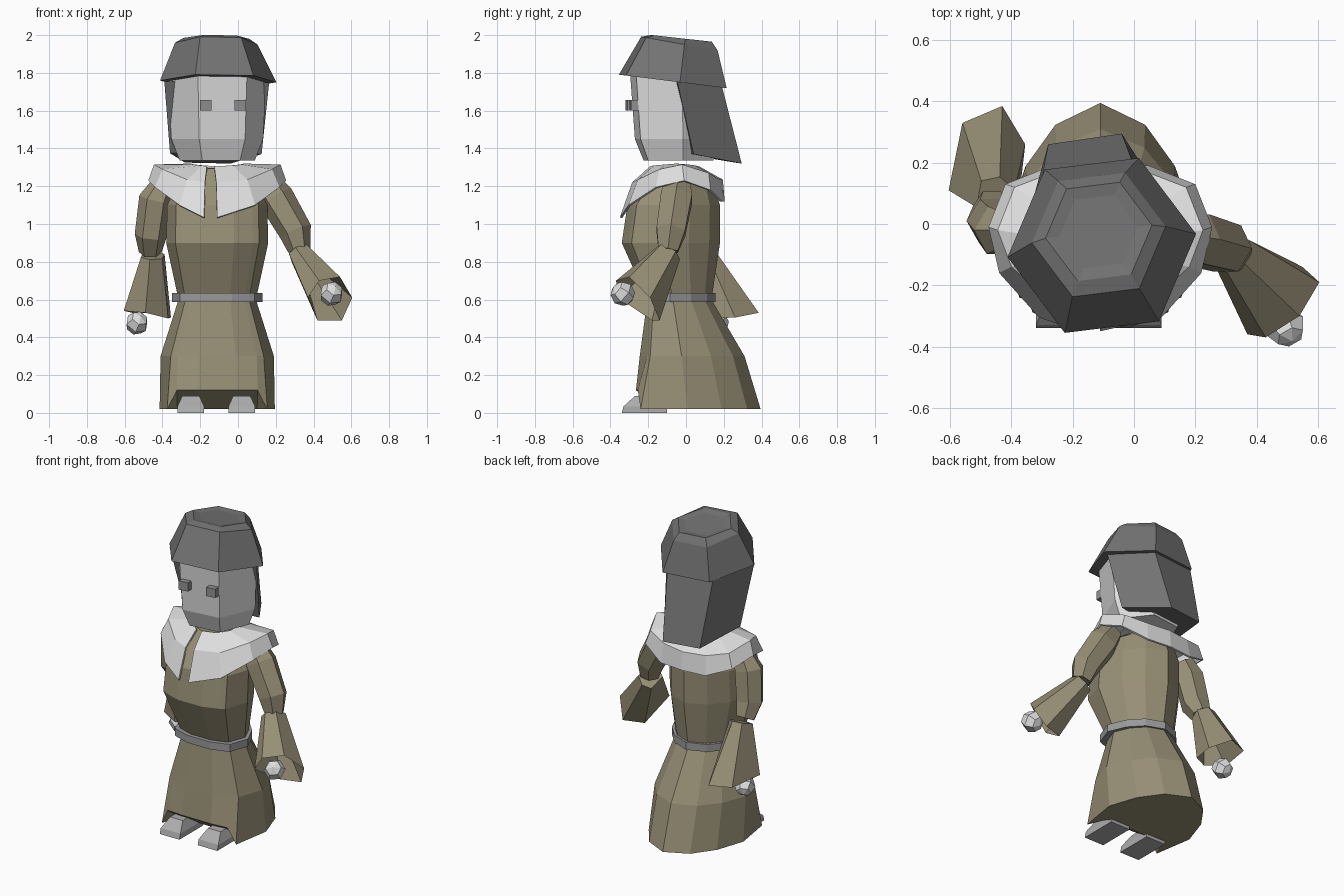
import bpy, bmesh, math
from mathutils import Vector

if "Cube" in bpy.data.objects:
    bpy.data.objects.remove(bpy.data.objects["Cube"])

CX = -0.11  # body centre line


def mat(name, r, g, b):
    m = bpy.data.materials.new(name)
    m.diffuse_color = (r, g, b, 1)
    m.use_nodes = True
    m.node_tree.nodes["Principled BSDF"].inputs["Base Color"].default_value = m.diffuse_color
    return m


OLIVE = mat("olive cloth", 0.31, 0.275, 0.18)
PALE = mat("pale grey", 0.74, 0.74, 0.74)
DARK = mat("dark grey", 0.17, 0.17, 0.17)
BELT = mat("belt grey", 0.32, 0.32, 0.33)
SHOE = mat("shoe grey", 0.42, 0.42, 0.42)
EYE = mat("eye grey", 0.28, 0.28, 0.28)


def loft(name, rings, material, caps=(True, True), closed=True):
    """Skin a list of equally long point rings."""
    bm = bmesh.new()
    vr = [[bm.verts.new(p) for p in r] for r in rings]
    n = len(rings[0])
    for a, b in zip(vr, vr[1:]):
        for i in range(n if closed else n - 1):
            j = (i + 1) % n
            bm.faces.new((a[i], a[j], b[j], b[i]))
    for flag, r in zip(caps, (vr[0], vr[-1])):
        if flag:
            bm.faces.new(r)
    bmesh.ops.recalc_face_normals(bm, faces=bm.faces)
    me = bpy.data.meshes.new(name)
    bm.to_mesh(me)
    bm.free()
    me.materials.append(material)
    ob = bpy.data.objects.new(name, me)
    bpy.context.collection.objects.link(ob)
    return ob


# cross-section of the robe: half width factor, front-to-back factor
HALF = [(0.33, 0), (0.70, 0.07), (0.82, 0.10), (1, 0.40), (0.8, 0.68), (0.48, 0.89), (0, 1)]


def robe_ring(z, hw, yf, yb, hem=False):
    right = []
    for i, (u, t) in enumerate(HALF):
        p = [CX + u * hw, yf + t * (yb - yf), z]
        if hem and i < 2:      # raised notch above the shoes
            p[1:] = (yf + 0.01 * i - 0.015, 0.12)
        elif hem and i == 2:   # lower front corner
            p[0], p[1] = CX + 0.265, yf + 0.01
        right.append(tuple(p))
    left = [(2 * CX - x, y, zz) for x, y, zz in reversed(right[:-1])]
    return right + left


def hex_ring(cx, cy, z, r, tilt=0.0, rot=7):
    pts = []
    for k in range(6):
        a = math.radians(rot + 60 * k)
        dy = r * math.sin(a)
        pts.append((cx + r * math.cos(a), cy + dy, z + tilt * dy))
    return pts


def limb_ring(c, d, r, n=6):
    """Regular ring round centre c, square to direction d."""
    d = Vector(d).normalized()
    u = d.cross(Vector((0, 1, 0))).normalized()
    v = d.cross(u)
    return [Vector(c) + r * (math.cos(2 * math.pi * k / n) * u + math.sin(2 * math.pi * k / n) * v)
            for k in range(n)]


def limb(name, path, material):
    rings = []
    for i, (c, r) in enumerate(path):
        a, b = Vector(path[max(i - 1, 0)][0]), Vector(path[min(i + 1, len(path) - 1)][0])
        rings.append(limb_ring(c, b - a, r))
    return loft(name, rings, material)


def sleeve(name, elbow, r, opening):
    """Flared sleeve with an open, hollow end."""
    mid = sum((Vector(p) for p in opening), Vector()) / 6
    d = (mid - Vector(elbow)).normalized()
    # elbow ring lines up with the directions of the opening's corners
    ring = []
    for p in opening:
        q = Vector(p) - mid
        q = (q - q.dot(d) * d).normalized()
        ring.append(Vector(elbow) + q * r)
    inner = [Vector(elbow) + d * 0.1 + (q - Vector(elbow)) * 0.6 for q in ring]
    loft(name, [ring, opening, inner], OLIVE)


def ball(name, c, r):
    bm = bmesh.new()
    bmesh.ops.create_uvsphere(bm, u_segments=6, v_segments=4, radius=r)
    me = bpy.data.meshes.new(name)
    bm.to_mesh(me)
    bm.free()
    me.materials.append(PALE)
    ob = bpy.data.objects.new(name, me)
    ob.location = c
    ob.rotation_euler = (0.9, 0.3, 0.2)
    bpy.context.collection.objects.link(ob)


# robe, with a notch in the hem at the front that slopes down to a flat base
hem = robe_ring(0.02, 0.305, -0.25, 0.395, True)
base = [(CX + (x - CX) * 0.99, -0.12 if z > 0.1 else y * 0.99, 0.02) for x, y, z in hem]
loft("robe", [base, hem,
              robe_ring(0.30, 0.30, -0.245, 0.31),
              robe_ring(0.60, 0.205, -0.205, 0.135),
              robe_ring(0.90, 0.27, -0.34, 0.18),
              robe_ring(1.10, 0.265, -0.31, 0.18),
              robe_ring(1.22, 0.21, -0.225, 0.14),
              robe_ring(1.295, 0.10, -0.17, 0.05)], OLIVE)

# belt
loft("belt", [robe_ring(0.587, 0.24, -0.245, 0.155),
              robe_ring(0.635, 0.24, -0.245, 0.155)], BELT)

# shoes
for side, x in (("left", -0.25), ("right", 0.02)):
    def foot(z, w, yf, yb):
        return [(x - w, yf, z), (x + w, yf, z), (x + w, yb, z), (x - w, yb, z)]
    loft(side + "_shoe", [foot(0, 0.07, -0.34, -0.10), foot(0.035, 0.07, -0.33, -0.10),
                          foot(0.09, 0.045, -0.27, -0.10)], SHOE)

# collar, split at the front: edge, fold and neck rows
EDGE = [(0.035, -0.35, 1.035), (0.20, -0.305, 1.10), (0.33, -0.16, 1.195), (0.365, -0.01, 1.23),
        (0.31, 0.13, 1.18), (0.16, 0.19, 1.12), (0, 0.205, 1.12)]
FOLD = [(0.03, -0.285, 1.22), (0.16, -0.255, 1.235), (0.29, -0.14, 1.29), (0.335, -0.02, 1.315),
        (0.28, 0.12, 1.27), (0.15, 0.17, 1.24), (0, 0.195, 1.235)]
NECK = [(0.02, -0.19, 1.305), (0.08, -0.17, 1.31), (0.13, -0.11, 1.315), (0.14, -0.05, 1.32),
        (0.12, 0.01, 1.315), (0.07, 0.05, 1.31), (0, 0.07, 1.305)]


def both(h):
    """Mirror a half row; the split sits a little left of centre."""
    row = [(CX + x, y, z) for x, y, z in h] + [(CX - x, y, z) for x, y, z in reversed(h[:-1])]
    for i in (0, -1):
        row[i] = (row[i][0] - 0.035, row[i][1], row[i][2])
    return row


collar = loft("collar", [both(EDGE), both(FOLD), both(NECK)], PALE, (False, False), False)
thick = collar.modifiers.new("thickness", "SOLIDIFY")
thick.thickness = 0.012

# head
loft("head", [hex_ring(-0.11, -0.04, 1.335, 0.20),
              hex_ring(-0.11, -0.045, 1.45, 0.245),
              hex_ring(-0.11, -0.055, 1.80, 0.262)], PALE)

# eyes on the front face
for side, x, y in (("left", -0.17, -0.285), ("right", 0.012, -0.265)):
    def sq(yy):
        return [(x + a * 0.03, yy + a * 0.004, 1.628 + b * 0.028)
                for a, b in ((-1, -1), (1, -1), (1, 1), (-1, 1))]
    loft(side + "_eye", [sq(y + 0.04), sq(y - 0.03)], EYE)

# hair hanging down behind the head
loft("hair", [[(0.125, 0.04, 1.37), (-0.04, 0.295, 1.32), (-0.28, 0.26, 1.325), (-0.36, -0.04, 1.375)],
              [(0.165, -0.045, 1.75), (0.0, 0.19, 1.73), (-0.30, 0.155, 1.73), (-0.39, -0.14, 1.755)]], DARK)

# six-sided cap with a shallow inset crown
loft("cap", [hex_ring(-0.105, -0.07, 1.755, 0.31, -0.125),
             hex_ring(-0.115, -0.035, 1.955, 0.22, -0.18),
             hex_ring(-0.115, -0.025, 1.983, 0.175, -0.11),
             hex_ring(-0.115, -0.025, 1.975, 0.13, -0.11)], DARK)

# right arm reaching forward
limb("right_upper_arm", [((0.14, -0.04, 1.23), 0.07), ((0.20, -0.05, 1.14), 0.095),
                         ((0.305, -0.08, 0.96), 0.088), ((0.325, -0.095, 0.86), 0.06)], OLIVE)
sleeve("right_sleeve", (0.32, -0.095, 0.845), 0.072,
       [(0.605, -0.19, 0.61), (0.55, -0.14, 0.49), (0.42, -0.18, 0.49),
        (0.37, -0.36, 0.61), (0.43, -0.37, 0.70), (0.54, -0.30, 0.72)])
ball("right_hand", (0.495, -0.335, 0.63), 0.066)

# left arm swung back
limb("left_upper_arm", [((-0.39, -0.02, 1.22), 0.06), ((-0.435, -0.02, 1.13), 0.09),
                        ((-0.462, 0.01, 0.94), 0.085), ((-0.465, 0.06, 0.85), 0.06)], OLIVE)
sleeve("left_sleeve", (-0.455, 0.09, 0.835), 0.07,
       [(-0.605, 0.11, 0.54), (-0.56, 0.33, 0.53), (-0.43, 0.385, 0.53),
        (-0.355, 0.26, 0.505), (-0.37, 0.13, 0.50), (-0.49, 0.05, 0.53)])
ball("left_hand", (-0.535, 0.165, 0.475), 0.063)
